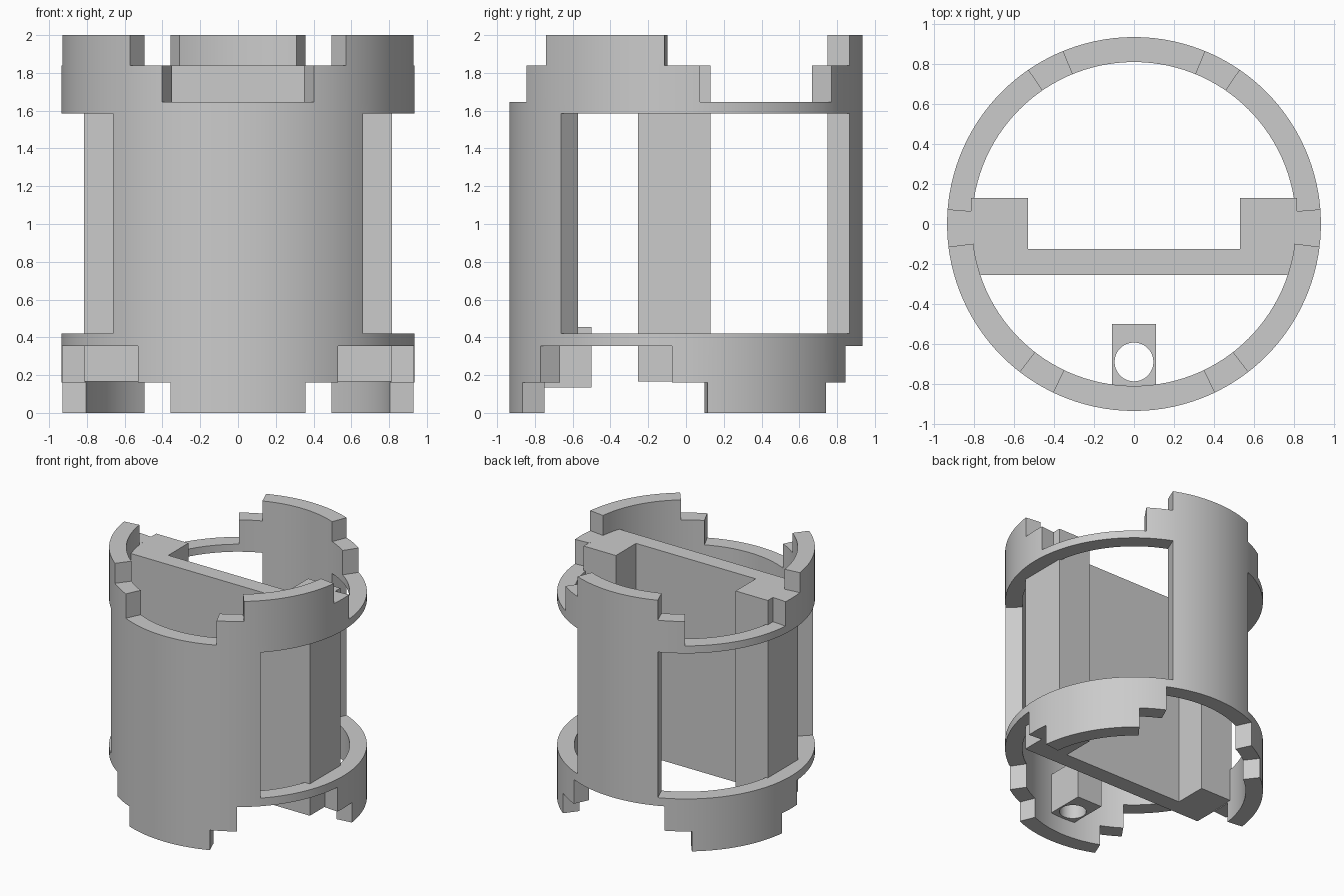
import bpy, bmesh
from math import sin, cos, radians, pi

cube = bpy.data.objects.get("Cube")
if cube:
    bpy.data.objects.remove(cube, do_unlink=True)

grey = bpy.data.materials.new("plain_grey")
grey.use_nodes = True
grey.diffuse_color = (0.6, 0.6, 0.6, 1)
grey.node_tree.nodes["Principled BSDF"].inputs["Base Color"].default_value = (0.6, 0.6, 0.6, 1)

R_OUT, R_IN = 0.935, 0.81
# Rim steps: (end angle measured from the front, rim height)
STEPS = [(25.5, 1.645), (37.6, 1.84), (83, 2), (94.5, 1.84),
         (145.5, 1.645), (157.6, 1.84), (180, 2)]
WINDOW = (45, 157.6)
WINDOW_Z = (0.42, 1.585)


def rim(a):
    return next(h for end, h in STEPS if a <= end)


def is_solid(angle, z):
    """Whether the shell has material at this angle and height."""
    a = abs(angle)
    if not 2 - rim(180 - a) < z < rim(a):
        return False
    in_window = WINDOW[0] < a < WINDOW[1] and WINDOW_Z[0] < z < WINDOW_Z[1]
    return not in_window


def finish(ob):
    if not ob.data.materials:
        ob.data.materials.append(grey)
    bpy.ops.object.select_all(action='DESELECT')
    ob.select_set(True)
    bpy.context.view_layer.objects.active = ob
    bpy.ops.object.shade_smooth_by_angle(angle=radians(25))


def build_shell():
    """Stepped cylinder wall made of curved cells, skinned where exposed."""
    key = {0, 180, WINDOW[0]}
    for end, _ in STEPS:
        key |= {end, 180 - end}
    fill = {i * 3 for i in range(61) if all(abs(i * 3 - k) > 1 for k in key)}
    half = sorted(key | fill)
    angles = [-a for a in reversed(half[1:])] + half[:-1]
    n = len(angles)
    levels = sorted({h for _, h in STEPS} | {2 - h for _, h in STEPS} | set(WINDOW_Z))
    mid_a = [(angles[i] + (angles[i + 1] if i + 1 < n else 180)) / 2 for i in range(n)]
    mid_z = [(lo + hi) / 2 for lo, hi in zip(levels, levels[1:])]

    def solid(i, j):
        return 0 <= j < len(mid_z) and is_solid(mid_a[i % n], mid_z[j])

    bm = bmesh.new()
    verts = {}

    def v(i, j, r):
        k = (i % n, j, r)
        if k not in verts:
            a = radians(angles[i % n])
            verts[k] = bm.verts.new((r * sin(a), -r * cos(a), levels[j]))
        return verts[k]

    def face(*corners):
        bm.faces.new([v(*c) for c in corners])

    for i in range(n):
        for j in range(len(mid_z)):
            if not solid(i, j):
                continue
            p, q, o, c = i + 1, j + 1, R_OUT, R_IN
            face((i, j, o), (p, j, o), (p, q, o), (i, q, o))
            face((i, j, c), (i, q, c), (p, q, c), (p, j, c))
            if not solid(i, q):
                face((i, q, o), (p, q, o), (p, q, c), (i, q, c))
            if not solid(i, j - 1):
                face((i, j, o), (i, j, c), (p, j, c), (p, j, o))
            if not solid(p, j):
                face((p, j, o), (p, j, c), (p, q, c), (p, q, o))
            if not solid(i - 1, j):
                face((i, j, o), (i, q, o), (i, q, c), (i, j, c))
    bmesh.ops.recalc_face_normals(bm, faces=bm.faces)
    me = bpy.data.meshes.new("stepped_shell")
    bm.to_mesh(me)
    bm.free()
    ob = bpy.data.objects.new("stepped_shell", me)
    bpy.context.collection.objects.link(ob)
    finish(ob)


def prism(name, loops, z0, z1):
    """Upright extrusion of a flat outline; further loops become holes."""
    cu = bpy.data.curves.new(name, 'CURVE')
    cu.dimensions = '2D'
    cu.fill_mode = 'BOTH'
    cu.extrude = (z1 - z0) / 2
    for loop in loops:
        sp = cu.splines.new('POLY')
        sp.points.add(len(loop) - 1)
        for pt, (x, y) in zip(sp.points, loop):
            pt.co = (x, y, 0, 1)
        sp.use_cyclic_u = True
    tmp = bpy.data.objects.new(name + "_outline", cu)
    bpy.context.collection.objects.link(tmp)
    bpy.context.view_layer.update()
    me = bpy.data.meshes.new_from_object(tmp.evaluated_get(bpy.context.evaluated_depsgraph_get()))
    bpy.data.objects.remove(tmp, do_unlink=True)
    bm = bmesh.new()
    bm.from_mesh(me)
    bmesh.ops.remove_doubles(bm, verts=bm.verts, dist=0.0001)
    bmesh.ops.recalc_face_normals(bm, faces=bm.faces)
    bm.to_mesh(me)
    bm.free()
    me.name = name
    me.materials.clear()
    ob = bpy.data.objects.new(name, me)
    ob.location.z = (z0 + z1) / 2
    bpy.context.collection.objects.link(ob)
    finish(ob)


build_shell()

# Dividing wall with a thick block at each end
right_half = [(0.815, -0.255), (0.815, 0.13), (0.53, 0.13), (0.53, -0.125)]
wall = right_half + [(-x, y) for x, y in reversed(right_half)]
prism("dividing_wall", [wall], 0.165, 1.84)

# Small lug with an upright hole on the inside of the front wall
lug = [(-0.11, -0.82), (0.11, -0.82), (0.11, -0.5), (-0.11, -0.5)]
hole = [(0.097 * cos(t * pi / 24), -0.69 + 0.097 * sin(t * pi / 24)) for t in range(48)]
prism("screw_lug", [lug, hole], 0.135, 0.455)
